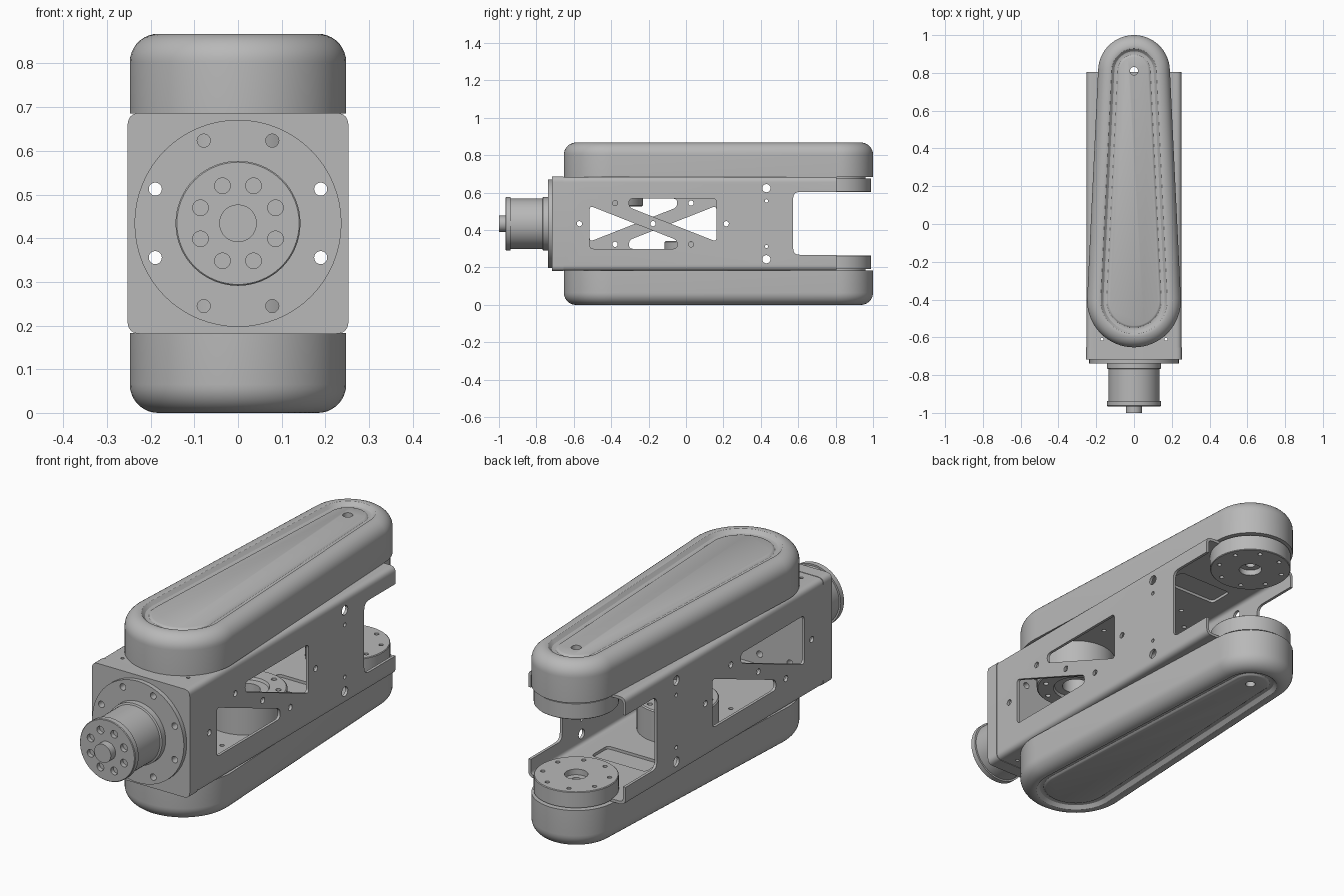
import bpy, bmesh
from math import sin, cos, pi, asin, radians
from mathutils import Vector

cube = bpy.data.objects.get("Cube")
if cube:
    bpy.data.objects.remove(cube)

MID = 0.434            # height of the symmetry plane
FRONT, BACK = -0.405, 0.81   # joint axes along y
parts = []

grey = bpy.data.materials.new("satin grey")
grey.use_nodes = True
grey.diffuse_color = (0.48, 0.48, 0.48, 1)
grey.node_tree.nodes["Principled BSDF"].inputs["Base Color"].default_value = (0.48, 0.48, 0.48, 1)


def build(name, lofts):
    """Mesh from lofts; each loft is (list of point loops, ring) where ring joins last to first."""
    bm = bmesh.new()
    for loops, ring in lofts:
        rows = [[bm.verts.new(p) for p in loop] for loop in loops]
        n = len(rows[0])
        pairs = list(zip(rows, rows[1:])) + ([(rows[-1], rows[0])] if ring else [])
        for a, b in pairs:
            for i in range(n):
                j = (i + 1) % n
                bm.faces.new((a[i], a[j], b[j], b[i]))
        if not ring:
            bm.faces.new(rows[0])
            bm.faces.new(rows[-1])
    bmesh.ops.recalc_face_normals(bm, faces=bm.faces[:])
    mesh = bpy.data.meshes.new(name)
    bm.to_mesh(mesh)
    bm.free()
    mesh.materials.append(grey)
    ob = bpy.data.objects.new(name, mesh)
    bpy.context.collection.objects.link(ob)
    return ob


def part(name, lofts, cuts=None):
    ob = build(name, lofts)
    if cuts:
        cutter = build("cutter", cuts)
        cutter.hide_render = True
        mod = ob.modifiers.new("cuts", "BOOLEAN")
        mod.operation, mod.solver, mod.object = "DIFFERENCE", "EXACT", cutter
        deps = bpy.context.evaluated_depsgraph_get()
        mesh = bpy.data.meshes.new_from_object(ob.evaluated_get(deps))
        ob.modifiers.clear()
        ob.data = mesh
        bpy.data.objects.remove(cutter)
    parts.append(ob)
    return ob


def place(axis, u, v, h):
    """Point at height h along axis, with u, v in the plane across it."""
    return {"x": (h, u, v), "y": (u, h, v), "z": (u, v, h)}[axis]


def turned(axis, u, v, profile, ring=False, n=64):
    turn = [2 * pi * i / n for i in range(n)]
    return [[place(axis, u + r * cos(t), v + r * sin(t), h) for t in turn] for r, h in profile], ring


def pin(axis, u, v, r, h0, h1):
    return turned(axis, u, v, [(r, h0), (r, h1)], n=20)


def pin_circle(axis, u, v, radius, r, h0, h1, count=8):
    turn = [2 * pi * (i + 0.5) / count for i in range(count)]
    return [pin(axis, u + radius * cos(t), v + radius * sin(t), r, h0, h1) for t in turn]


def rounded(corners, r, steps=6):
    pts = [Vector(c) for c in corners]
    out = []
    for i, p in enumerate(pts):
        a = p + (pts[i - 1] - p).normalized() * r
        b = p + (pts[(i + 1) % len(pts)] - p).normalized() * r
        for k in range(steps + 1):
            t = k / steps
            out.append(a * (1 - t) ** 2 + p * (2 * t * (1 - t)) + b * t * t)
    return out


def box(u0, u1, v0, v1):
    return [(u0, v0), (u1, v0), (u1, v1), (u0, v1)]


def prism(axis, outline, h0, h1):
    return [[place(axis, p[0], p[1], h) for p in outline] for h in (h0, h1)], False


def teardrop(inset, z, n=32):
    """Loop round two circles of different size and their tangents."""
    big, small = 0.248, 0.19
    lean = asin((big - small) / (BACK - FRONT))
    loop = []
    for y, r, start, end in ((BACK, small, lean, pi - lean), (FRONT, big, pi - lean, 2 * pi + lean)):
        for i in range(n + 1):
            t = start + (end - start) * i / n
            loop.append(((r - inset) * cos(t), y + (r - inset) * sin(t), z))
    return loop


# Covers: rounded rim, shallow groove, sunken panel, bolt hole
FILLET, TOP = 0.065, 0.434
section = [(0, 0.251), (0, TOP - FILLET)]
section += [(FILLET * (1 - cos(radians(a))), TOP - FILLET * (1 - sin(radians(a)))) for a in range(10, 91, 10)]
section += [(0.072, 0.432), (0.08, 0.423), (0.086, 0.417), (0.094, 0.415), (0.104, 0.416),
            (0.11, 0.421), (0.115, 0.423)]
for label, s in (("top", 1), ("bottom", -1)):
    loops = [teardrop(inset, MID + s * h) for inset, h in section]
    part(label + "_cover", [(loops, False)],
         [pin("z", 0, BACK, 0.022, MID + s * 0.2, MID + s * 0.5),
          pin("z", 0, BACK, 0.028, MID + s * 0.41, MID + s * 0.6)][:1])

    # Joint disc between the fork arms, with counterbore and bolt circle
    disc = [(0.022, 0.255), (0.15, 0.255), (0.15, 0.243), (0.18, 0.243), (0.18, 0.172),
            (0.177, 0.169), (0.05, 0.169), (0.05, 0.195), (0.022, 0.195)]
    part(label + "_joint_disc",
         [turned("z", 0, BACK, [(r, MID + s * h) for r, h in disc], True)],
         pin_circle("z", 0, BACK, 0.145, 0.01, MID + s * 0.15, MID + s * 0.2))

# Inner drives, one hanging at the front and one standing further back
drive = [(0.06, 0.245), (0.175, 0.245), (0.175, 0.098), (0.17, 0.093), (0.1, 0.093),
         (0.095, 0.105), (0.06, 0.105)]
for label, s, y in (("upper", 1, FRONT), ("lower", -1, 0.06)):
    part(label + "_drive",
         [turned("z", 0, y, [(r, MID + s * h) for r, h in drive], True)],
         pin_circle("z", 0, y, 0.14, 0.012, MID + s * 0.05, MID + s * 0.13))

# Frame: rounded square tube with fork slot, braced windows and bolt holes
HALF, WALL = 0.251, 0.013


def square(half, y, r):
    return [place("y", p[0], p[1], y) for p in rounded(box(-half, half, MID - half, MID + half), r)]


START, END = -0.655, 0.805
tube = [square(HALF, START, 0.03), square(HALF, END, 0.03),
        square(HALF - WALL, END, 0.02), square(HALF - WALL, START, 0.02)]
cuts = [prism("x", rounded(box(0.573, 0.95, MID - 0.166, MID + 0.17), 0.035), -0.4, 0.4)]
centre = -0.176
window = [(-0.339, 0.096), (-0.339, -0.134), (0.129, -0.134), (0.129, -0.088)]
for s in (1, -1):
    near, far = s * 0.2, s * 0.3
    for m in (1, -1):
        # windows are point symmetric on a wall and mirrored on the other wall
        outline = [(centre + m * y, MID + m * s * z) for y, z in window]
        cuts.append(prism("x", rounded(outline, 0.022), near, far))
        cuts.append(pin("x", centre + m * 0.203, MID - m * s * -0.11 * -1, 0.014, near, far)
                    if m * s == 0 else
                    pin("x", centre - m * 0.203, MID + m * s * 0.11, 0.014, near, far))
        cuts.append(pin("x", 0.43, MID + m * 0.19, 0.022, near, far))
        cuts.append(pin("x", 0.43, MID + m * 0.122, 0.009, near, far))
        cuts.append(pin("z", m * 0.17, -0.61, 0.008, MID + near, MID + far))
    for y in (-0.57, centre, 0.215):
        cuts.append(pin("x", y, MID, 0.014, near, far))
    # openings in floor and ceiling
    cuts.append(prism("z", rounded(box(-0.14, 0.14, 0.38, 0.5), 0.02), MID + near, MID + far))
    cuts += pin_circle("z", 0, FRONT if s < 0 else 0.06, 0.195, 0.01, MID + near, MID + far)
part("frame", [(tube, True)], cuts)

# Front plate and round flange sharing a bolt circle
bolts = pin_circle("y", 0, MID, 0.205, 0.015, -0.8, -0.6)
part("front_plate", [([square(0.253, -0.717, 0.03), square(0.253, START, 0.03)], False)], bolts)
part("front_flange", [turned("y", 0, MID, [(0.237, -0.738), (0.237, -0.717)])], bolts)

# Output hub with collar, end flange and spigot
hub = [(0.043, -1), (0.043, -0.965), (0.14, -0.965), (0.143, -0.962), (0.143, -0.938), (0.135, -0.938),
       (0.135, -0.768), (0.143, -0.765), (0.143, -0.737)]
part("output_hub", [turned("y", 0, MID, hub)],
     pin_circle("y", 0, MID, 0.093, 0.018, -0.99, -0.945))

bpy.ops.object.select_all(action="DESELECT")
for ob in parts:
    ob.select_set(True)
bpy.context.view_layer.objects.active = parts[0]
bpy.ops.object.shade_smooth_by_angle(angle=radians(30))
